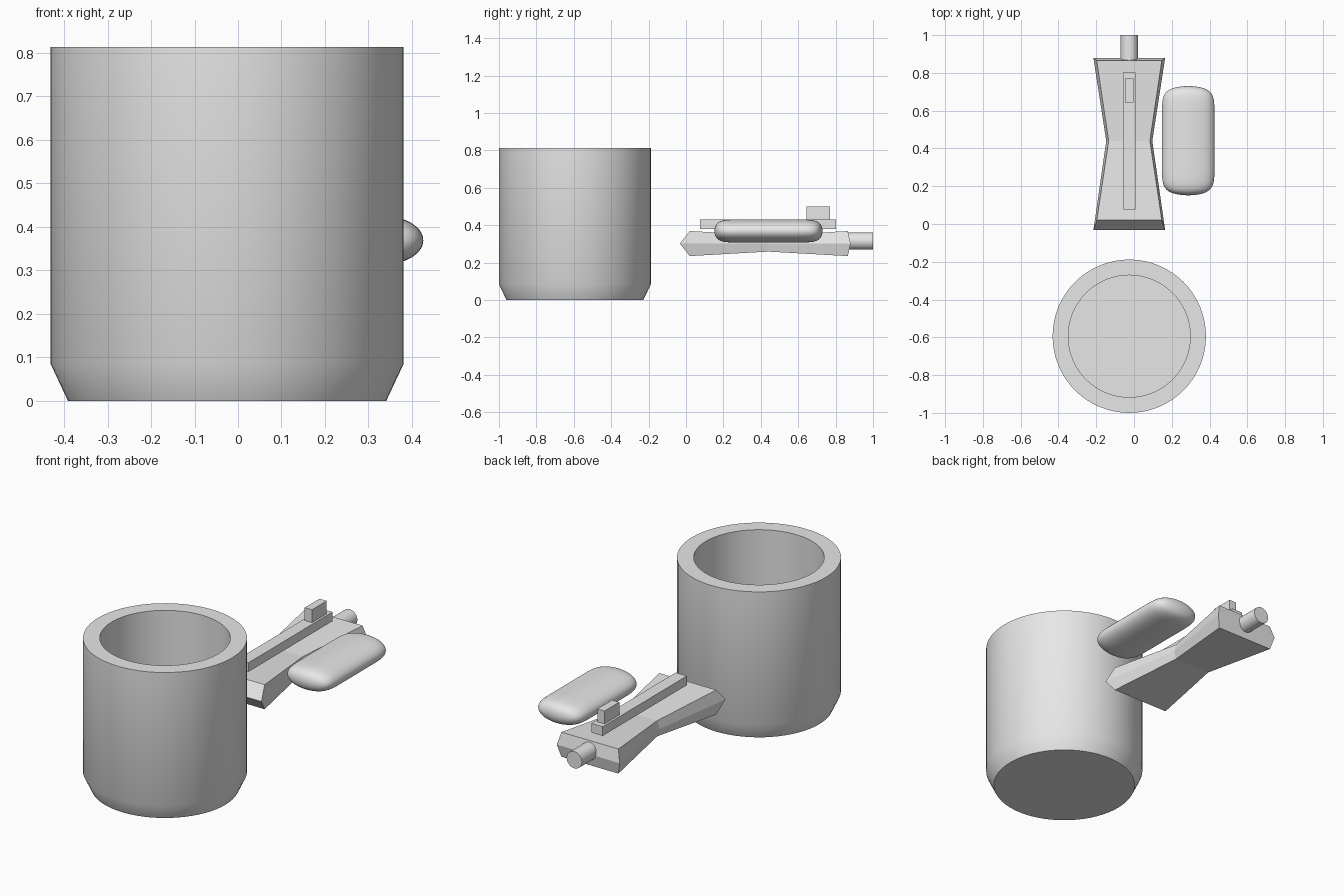
import bpy
import bmesh
from math import radians
from mathutils import Matrix, Vector

AXIS_X = -0.025   # shared centre line of cup, body, rail and pin

default = bpy.data.objects.get("Cube")
if default:
    bpy.data.objects.remove(default, do_unlink=True)

grey = bpy.data.materials.new("plain_grey")
grey.use_nodes = True
grey.diffuse_color = (0.8, 0.8, 0.8, 1)
grey.node_tree.nodes["Principled BSDF"].inputs["Base Color"].default_value = (0.8, 0.8, 0.8, 1)


def add_object(name, bm, smooth_angle=None):
    """Turn a bmesh into a grey object, smooth below the given angle."""
    bmesh.ops.recalc_face_normals(bm, faces=bm.faces)
    mesh = bpy.data.meshes.new(name)
    bm.to_mesh(mesh)
    bm.free()
    mesh.materials.append(grey)
    obj = bpy.data.objects.new(name, mesh)
    bpy.context.collection.objects.link(obj)
    if smooth_angle:
        bpy.ops.object.select_all(action='DESELECT')
        obj.select_set(True)
        bpy.context.view_layer.objects.active = obj
        bpy.ops.object.shade_smooth_by_angle(angle=radians(smooth_angle))
    return obj


def add_box(name, x, y, z):
    """Box from (min, max) pairs on each axis."""
    bm = bmesh.new()
    bmesh.ops.create_cube(bm, size=1)
    for v in bm.verts:
        v.co = Vector([lo + (c + 0.5) * (hi - lo) for c, (lo, hi) in zip(v.co, (x, y, z))])
    return add_object(name, bm)


# Cup: lathed wall with a chamfered foot and a hollow inside
profile = [(0, 0), (0.366, 0), (0.406, 0.085), (0.406, 0.813),
           (0.323, 0.813), (0.323, 0.085), (0, 0.085)]
bm = bmesh.new()
points = [bm.verts.new((r, 0, z)) for r, z in profile]
edges = [bm.edges.new(pair) for pair in zip(points, points[1:])]
bmesh.ops.spin(bm, geom=points + edges, cent=(0, 0, 0), axis=(0, 0, 1),
               angle=radians(360), steps=64, use_duplicate=False)
bmesh.ops.remove_doubles(bm, verts=bm.verts, dist=0.0005)
bmesh.ops.translate(bm, verts=bm.verts, vec=(AXIS_X, -0.594, 0))
add_object("cup", bm, 35)

# Body: waisted bar of six-sided sections with ridged ends
# (y of ridge, y of top and bottom, half width of ridge, of top, half height)
stations = [(-0.033, 0.02, 0.19, 0.172, 0.067),
            (0.44, 0.44, 0.122, 0.109, 0.043),
            (0.88, 0.865, 0.19, 0.172, 0.067)]
bm = bmesh.new()
rings = []
for y_mid, y_edge, w_mid, w_edge, h in stations:
    section = [(-w_edge, y_edge, h), (w_edge, y_edge, h), (w_mid, y_mid, 0),
               (w_edge, y_edge, -h), (-w_edge, y_edge, -h), (-w_mid, y_mid, 0)]
    rings.append([bm.verts.new((AXIS_X + x, y, 0.302 + z)) for x, y, z in section])
for a, b in zip(rings, rings[1:]):
    for i in range(6):
        j = (i + 1) % 6
        bm.faces.new((a[i], a[j], b[j], b[i]))
for ring in (rings[0], rings[-1]):
    bm.faces.new((ring[0], ring[1], ring[2], ring[5]))
    bm.faces.new((ring[5], ring[2], ring[3], ring[4]))
add_object("waisted_body", bm)

# Rail above the body and the small block on it
add_box("top_rail", (AXIS_X - 0.034, AXIS_X + 0.034), (0.076, 0.803), (0.38, 0.43))
add_box("rail_block", (AXIS_X - 0.022, AXIS_X + 0.022), (0.643, 0.77), (0.43, 0.5))

# Pin at the back end
bm = bmesh.new()
bmesh.ops.create_cone(bm, cap_ends=True, segments=32, radius1=0.046, radius2=0.046, depth=0.15,
                      matrix=Matrix.Translation((AXIS_X, 0.925, 0.315)) @ Matrix.Rotation(radians(90), 4, 'X'))
add_object("back_pin", bm, 35)

# Pillow beside the body: subdivided box, fitted to its final size
bm = bmesh.new()
bmesh.ops.create_cube(bm, size=2)
for y in (-0.55, 0.55):
    bmesh.ops.bisect_plane(bm, geom=bm.verts[:] + bm.edges[:] + bm.faces[:],
                           plane_co=(0, y, 0), plane_no=(0, 1, 0))
pillow = add_object("side_pillow", bm, 180)
subsurf = pillow.modifiers.new("rounding", 'SUBSURF')
subsurf.levels = subsurf.render_levels = 4
bpy.context.view_layer.update()
rounded = pillow.evaluated_get(bpy.context.evaluated_depsgraph_get()).to_mesh()
half_size = [max(v.co[i] for v in rounded.vertices) for i in range(3)]
pillow.evaluated_get(bpy.context.evaluated_depsgraph_get()).to_mesh_clear()
for v in pillow.data.vertices:
    v.co = Vector([c * want / got + mid for c, want, got, mid in
                   zip(v.co, (0.139, 0.289, 0.062), half_size, (0.287, 0.441, 0.369))])
